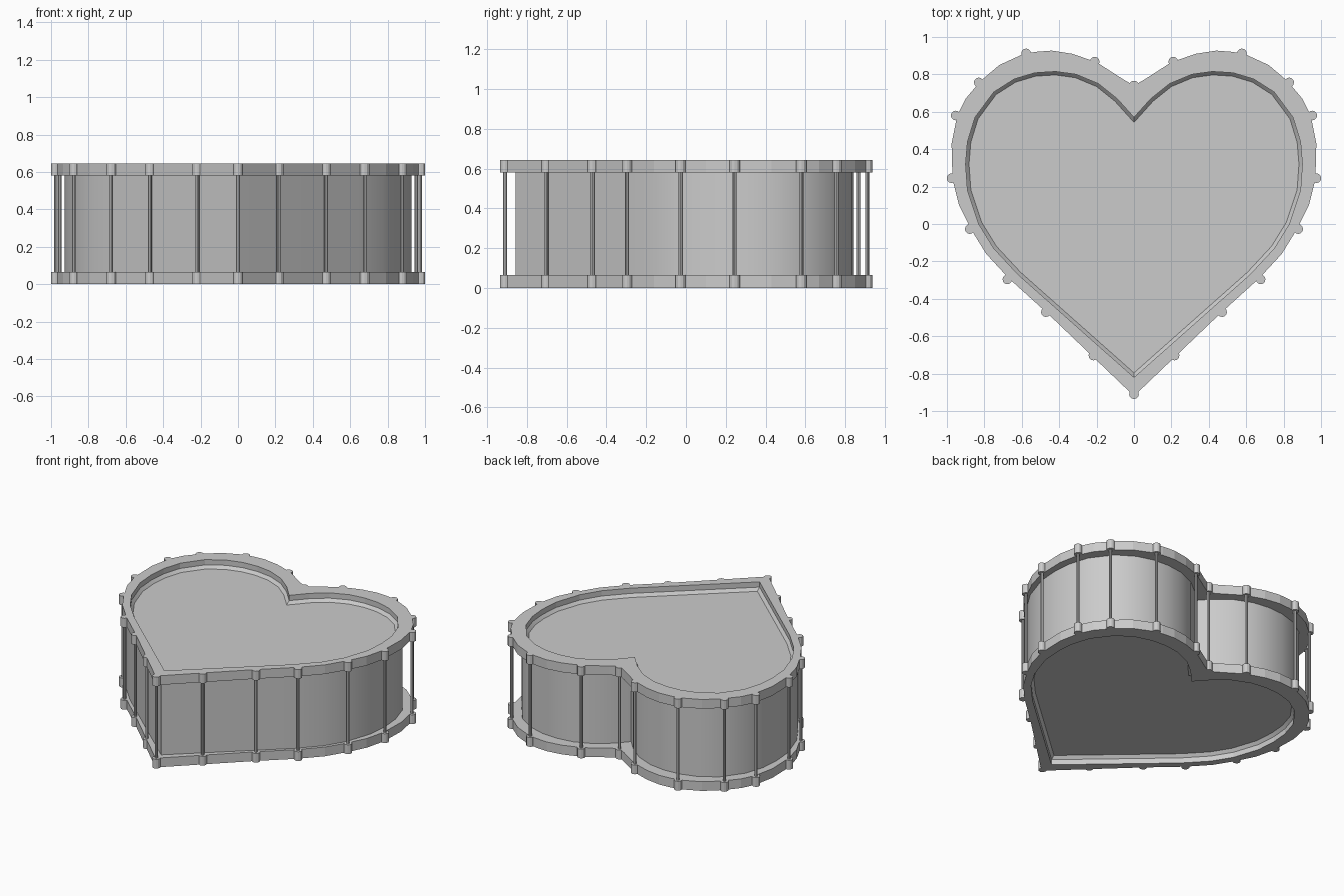
import bpy, bmesh
from mathutils import Vector

cube = bpy.data.objects.get("Cube")
if cube:
    bpy.data.objects.remove(cube, do_unlink=True)

HEIGHT = 0.645
HOOP = 0.065
LUG_R = 0.026
ROD_R = 0.01

grey = bpy.data.materials.new("plain grey")
grey.use_nodes = True
grey.diffuse_color = (0.6, 0.6, 0.6, 1)
grey.node_tree.nodes["Principled BSDF"].inputs["Base Color"].default_value = (0.6, 0.6, 0.6, 1)

# Right halves of the heart outlines, from the notch round to the tip
OUTER = [(0, .74), (.06, .775), (.2, .865), (.33, .91), (.44, .927), (.53, .92), (.6, .905), (.72, .85),
         (.82, .765), (.9, .67), (.945, .58), (.975, .43), (.97, .24), (.935, .1), (.87, -.03),
         (.79, -.16), (.67, -.29), (.46, -.48), (0, -.92)]
INNER = [(0, .57), (.09, .67), (.19, .75), (.31, .8), (.42, .815), (.53, .808), (.64, .775), (.75, .705),
         (.85, .57), (.89, .44), (.9, .32), (.89, .18), (.83, 0), (.75, -.13), (.62, -.27), (0, -.82)]
LUGS = [(0, .74), (.21, .868), (.577, .912), (.83, .757), (.953, .58), (.975, .245), (.878, -.027),
        (.677, -.296), (.471, -.471), (.217, -.703), (0, -.91)]


def mirrored(half):
    """Closed outline, running clockwise from the notch."""
    pts = [Vector(p) for p in half]
    return pts + [Vector((-p.x, p.y)) for p in reversed(pts[1:-1])]


def grown(pts, dist):
    """Outline moved outward by dist with mitred corners."""
    out = []
    for i, p in enumerate(pts):
        a = (p - pts[i - 1]).normalized()
        b = (pts[(i + 1) % len(pts)] - p).normalized()
        na, nb = Vector((-a.y, a.x)), Vector((-b.y, b.x))
        out.append(p + (na + nb) * dist / (1 + na.dot(nb)))
    return out


def finish(obj, smooth):
    obj.data.materials.append(grey)
    bpy.ops.object.select_all(action='DESELECT')
    obj.select_set(True)
    bpy.context.view_layer.objects.active = obj
    if smooth:
        bpy.ops.object.shade_smooth_by_angle(angle=0.52)
    return obj


def loft(name, rings, smooth=True):
    """Solid through outlines given as (points, z), capped at both ends."""
    bm = bmesh.new()
    loops = [[bm.verts.new((p.x, p.y, z)) for p in pts] for pts, z in rings]
    for lo, hi in zip(loops, loops[1:]):
        for i in range(len(lo)):
            bm.faces.new((lo[i - 1], lo[i], hi[i], hi[i - 1]))
    bm.faces.new(loops[0])
    bm.faces.new(loops[-1])
    bmesh.ops.recalc_face_normals(bm, faces=bm.faces)
    mesh = bpy.data.meshes.new(name)
    bm.to_mesh(mesh)
    bm.free()
    obj = bpy.data.objects.new(name, mesh)
    bpy.context.collection.objects.link(obj)
    return finish(obj, smooth)


def hoop(name, z):
    """Flat heart ring extruded to the hoop height."""
    curve = bpy.data.curves.new(name, 'CURVE')
    curve.dimensions = '2D'
    curve.fill_mode = 'BOTH'
    curve.extrude = HOOP / 2
    for pts in (outer, inner):
        spline = curve.splines.new('POLY')
        spline.points.add(len(pts) - 1)
        for sp, p in zip(spline.points, pts):
            sp.co = (p.x, p.y, 0, 1)
        spline.use_cyclic_u = True
    obj = bpy.data.objects.new(name, curve)
    obj.location.z = z
    bpy.context.collection.objects.link(obj)
    finish(obj, False)
    bpy.ops.object.convert(target='MESH')
    for poly in obj.data.polygons:
        poly.use_smooth = False


def post(name, x, y, z, radius, depth, sides):
    bpy.ops.mesh.primitive_cylinder_add(vertices=sides, radius=radius, depth=depth, location=(x, y, z))
    obj = bpy.context.object
    obj.name = name
    finish(obj, True)


outer = mirrored(OUTER)
inner = mirrored(INNER)

# Shell
shell = grown(inner, 0.028)
loft("shell", [(shell, HOOP - 0.005), (shell, HEIGHT - HOOP + 0.005)])

# Hoops and the sloped collars holding the recessed heads
ends = {"top": (HEIGHT, -1), "bottom": (0, 1)}
for end, (edge, inward) in ends.items():
    hoop(end + "_hoop", edge + inward * HOOP / 2)
    bm = bmesh.new()
    rows = [(grown(inner, 0.002), 0.035), (grown(inner, -0.018), 0.058)]
    loops = [[bm.verts.new((p.x, p.y, edge + inward * d)) for p in pts] for pts, d in rows]
    for i in range(len(inner)):
        quad = (loops[0][i - 1], loops[0][i], loops[1][i], loops[1][i - 1])
        bm.faces.new(quad if inward < 0 else quad[::-1])
    cap = bm.faces.new(loops[1])
    cap.normal_update()
    if cap.normal.z * inward > 0:
        cap.normal_flip()
    bmesh.ops.recalc_face_normals(bm, faces=[cap])
    if cap.normal.z * inward > 0:
        cap.normal_flip()
    for f in bm.faces:
        f.normal_update()
        if f.normal.z * inward > 0:
            f.normal_flip()
    mesh = bpy.data.meshes.new(end + "_head")
    bm.to_mesh(mesh)
    bm.free()
    head = bpy.data.objects.new(end + "_head", mesh)
    bpy.context.collection.objects.link(head)
    finish(head, True)

# Lugs and tension rods
for p in mirrored(LUGS):
    for end, (edge, inward) in ends.items():
        post(end + "_lug", p.x, p.y, edge + inward * HOOP / 2, LUG_R, HOOP, 12)
    post("tension_rod", p.x, p.y, HEIGHT / 2, ROD_R, HEIGHT - 2 * HOOP + 0.01, 8)
